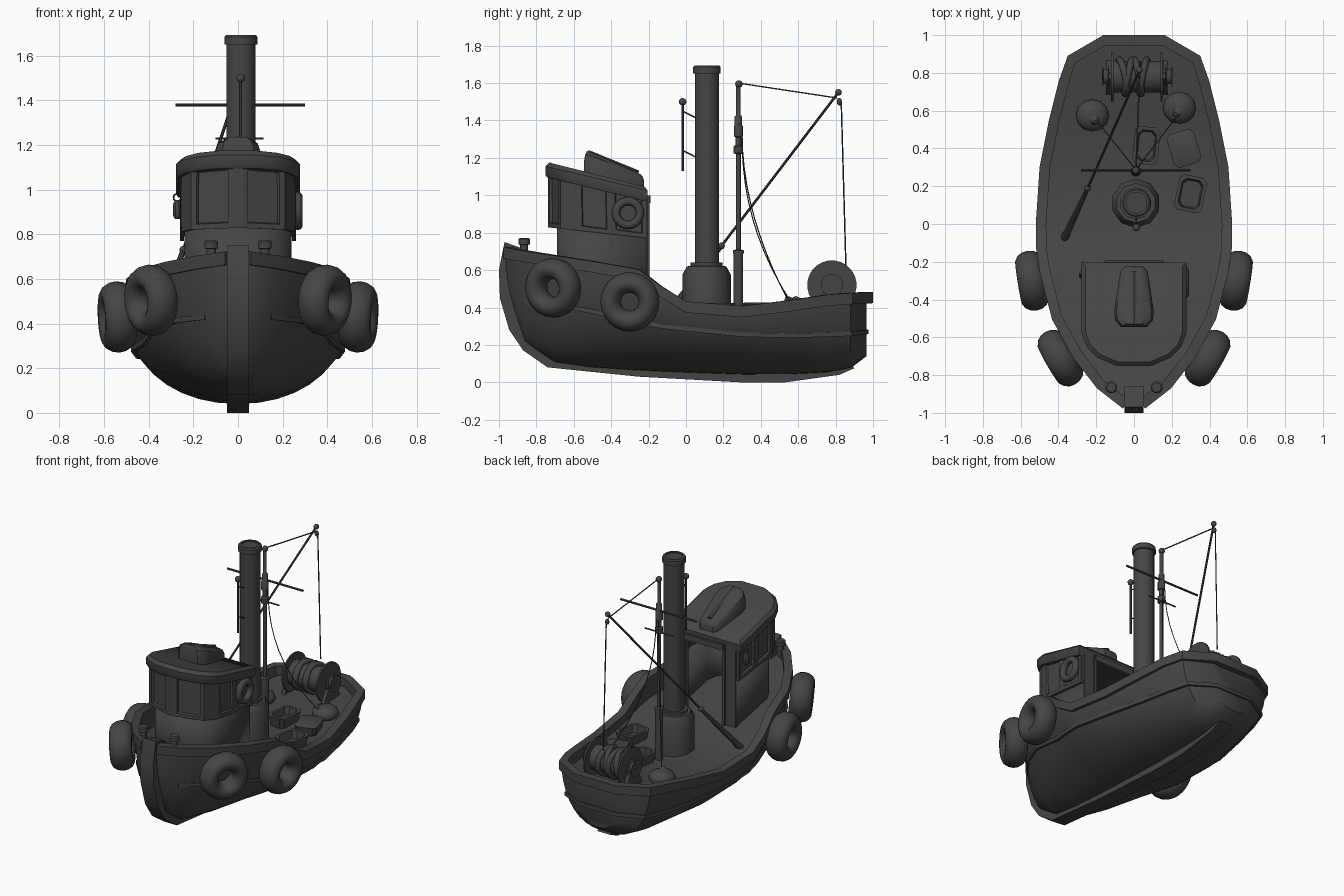
import bpy, bmesh, math, random
from mathutils import Vector

if "Cube" in bpy.data.objects:
    bpy.data.objects.remove(bpy.data.objects["Cube"])
random.seed(3)

# ---------- helpers ----------
def mesh(name, verts, faces):
    me = bpy.data.meshes.new(name)
    me.from_pydata([tuple(v) for v in verts], [], faces)
    bm = bmesh.new(); bm.from_mesh(me)
    bmesh.ops.recalc_face_normals(bm, faces=bm.faces)
    bm.to_mesh(me); bm.free()
    ob = bpy.data.objects.new(name, me)
    bpy.context.collection.objects.link(ob)
    return ob

def loft(name, rings, closed=True, caps=True):
    n = len(rings[0])
    faces = [(i*n+j, i*n+(j+1) % n, (i+1)*n+(j+1) % n, (i+1)*n+j)
             for i in range(len(rings)-1) for j in range(n if closed else n-1)]
    if caps:
        faces += [tuple(range(n)), tuple(range((len(rings)-1)*n, len(rings)*n))]
    return mesh(name, [p for r in rings for p in r], faces)

def tube(name, pts, radii, n=12):
    """Round bar through pts, all along the first-to-last direction."""
    q = (Vector(pts[-1])-Vector(pts[0])).to_track_quat('Z', 'Y')
    rings = [[Vector(p)+q @ Vector((r*math.cos(2*math.pi*(k+.5)/n), r*math.sin(2*math.pi*(k+.5)/n), 0))
              for k in range(n)] for p, r in zip(pts, radii)]
    return loft(name, rings)

def lathe(name, x, y, prof, n=16):
    return tube(name, [(x, y, z) for r, z in prof], [r for r, z in prof], n)

def box(name, x0, x1, y0, y1, z0, z1):
    return loft(name, [[(x0, y0, z), (x1, y0, z), (x1, y1, z), (x0, y1, z)] for z in (z0, z1)])

def torus(name, loc, axis, R, r, n=24, m=12):
    bpy.ops.mesh.primitive_torus_add(location=loc, major_radius=R, minor_radius=r, major_segments=n,
        minor_segments=m, rotation=Vector(axis).to_track_quat('Z', 'Y').to_euler())
    bpy.context.object.name = name
    return bpy.context.object

def ball(name, loc, size):
    bpy.ops.mesh.primitive_uv_sphere_add(segments=12, ring_count=8, location=loc)
    ob = bpy.context.object; ob.name = name; ob.scale = size
    return ob

def rope(name, a, b, bow=1, r=.004):
    """Line from a to b; bow > 1 lets it hang close to a first."""
    a, b = Vector(a), Vector(b)
    cu = bpy.data.curves.new(name, 'CURVE'); cu.dimensions = '3D'; cu.bevel_depth = r; cu.bevel_resolution = 1
    sp = cu.splines.new('POLY'); sp.points.add(10)
    for i, p in enumerate(sp.points):
        v = a.lerp(b, (i/10)**bow); v.z = a.z+(b.z-a.z)*i/10
        p.co = (*v, 1)
    ob = bpy.data.objects.new(name, cu); bpy.context.collection.objects.link(ob)

def sweep(name, path, prof):
    """Closed (outward, up) profile along a path, offset in plan."""
    rings = []
    for i, p in enumerate(path):
        t = path[min(i+1, len(path)-1)]-path[max(i-1, 0)]
        nrm = Vector((t.y, -t.x, 0)).normalized()
        rings.append([p+nrm*o+Vector((0, 0, u)) for o, u in prof])
    return loft(name, rings)

def mirror_path(right):
    return right+[Vector((-p.x, p.y, p.z)) for p in reversed(right)]

# ---------- hull: y, half width, rail z, bottom z, deck z, strake z, fullness ----------
ST = [(-.965, .05, .72, .48, .64, .43, 1), (-.86, .185, .70, .20, .62, .43, 1), (-.7, .31, .675, .10, .56, .415, 1),
      (-.5, .42, .645, .075, .51, .38, 1), (-.25, .485, .60, .06, .46, .32, 1), (-.13, .503, .51, .055, .42, .30, 1),
      (0, .505, .43, .05, .375, .285, 1), (.3, .485, .405, .04, .35, .255, .95), (.55, .435, .435, .04, .37, .25, .9),
      (.75, .385, .465, .05, .40, .255, .8), (.88, .34, .475, .075, .41, .26, .75), (.965, .16, .48, .14, .42, .27, .65)]
rings = []
for y, w, zr, zb, zd, zs, p in ST:
    arc = [(w*math.sin(a)**p, y, zb+(zr-zb)*(1-math.cos(a))) for a in [math.pi/2*k/9 for k in range(10)]]
    wi = max(w-.04, .01)
    half = arc[1:]+[(wi, y, zr), (wi, y, zd)]
    rings.append([arc[0]]+half+[(-x, yy, z) for x, yy, z in reversed(half)])
loft("hull", rings)

rail = [Vector((s[1], s[0]+(.02 if s[0] > .95 else 0), s[2]+.003)) for s in ST]
sweep("rail", mirror_path(rail), [(.015, 0), (.015, -.06), (-.04, -.06), (-.04, 0)])
strake = []
for y, w, zr, zb, zd, zs, p in ST[1:]:
    h = (zs-zb)/(zr-zb)
    strake.append(Vector((w*(1-(1-h)**2)**(p/2), y, zs)))
strake[0].x -= .015
sweep("rubbing_strake", mirror_path(strake), [(.012, .012), (.012, -.012), (-.03, -.012), (-.03, .012)])

# stem and keel
KEEL = [(-.97, .75), (-1, .6), (-.995, .45), (-.945, .28), (-.87, .17), (-.74, .08), (-.25, .03), (.29, 0),
        (.53, 0), (.82, .04), (.9, .075), (.85, .13), (0, .12), (-.65, .18), (-.8, .32), (-.86, .5), (-.86, .71)]
loft("stem_and_keel", [[(s*.05, y, z) for y, z in KEEL] for s in (-1, 1)])

# ---------- wheelhouse ----------
def plan(half):
    return half+[(-x, y) for x, y in reversed(half)]
roof_z = lambda y: 1.04+(-.2-y)*.236
belt_z = lambda y: .77+(-.2-y)*.11
LOW = plan([(.23, -.21), (.23, -.55), (.2, -.61), (.15, -.65), (.08, -.68)])
UP = plan([(.25, -.21), (.25, -.4), (.245, -.58), (.205, -.665), (.02, -.73)])
ROOF = plan([(.277, -.205), (.277, -.58), (.25, -.65), (.19, -.71), (.09, -.752)])
low = loft("wheelhouse_lower_wall", [[(x, y, .4) for x, y in LOW], [(x, y, belt_z(y)+.02) for x, y in LOW]], False, False)
up = loft("wheelhouse_window_wall", [[(x, y, belt_z(y)) for x, y in UP], [(x, y, roof_z(y)-.03) for x, y in UP]], False, False)
# windows sunk into each wide facet
bm = bmesh.new(); bm.from_mesh(up.data)
bm.normal_update()
if sum(f.normal.dot(f.calc_center_median()-Vector((0, -.4, .9))) for f in bm.faces) < 0:
    bmesh.ops.reverse_faces(bm, faces=bm.faces[:])
bm.normal_update()
wide = [f for f in bm.faces if f.calc_area() > .03]
bmesh.ops.inset_individual(bm, faces=wide, thickness=.03, depth=0)
bmesh.ops.inset_individual(bm, faces=wide, thickness=.003, depth=-.012)
bm.to_mesh(up.data); bm.free()
for ob in (low, up):
    m = ob.modifiers.new("wall", 'SOLIDIFY'); m.thickness = .018; m.offset = 0
loft("wheelhouse_roof", [[(x*s, -.45+(y+.45)*s, roof_z(y)+d) for x, y in ROOF]
                         for s, d in ((.97, -.075), (1, -.06), (1, -.015), (.93, .005))])
# open doorway at the rear
for s in (-1, 1):
    box("rear_panel", s*.15, s*.235, -.22, -.205, .4, 1.0)
    box("door_jamb", s*.14, s*.16, -.225, -.195, .4, 1.0)
box("door_header", -.15, .15, -.22, -.19, .96, 1.0)

# roof skylight with ridge
sky = plan([(.05, -.225), (.072, -.25), (.105, -.46), (.1, -.51), (.07, -.545)])
sky_h = lambda y: .58+.42*min(1, (-.225-y)/.27)
loft("skylight", [[(x*s, -.4+(y+.4)*t, roof_z(y)+d*sky_h(y)) for x, y in sky]
                  for s, t, d in ((1, 1, -.02), (1, 1, .06), (.88, .96, .095), (.55, .9, .115))])
tube("skylight_ridge", [(0, -.255, roof_z(-.255)+.066), (0, -.525, roof_z(-.525)+.112)], [.014, .014], 6)
torus("life_ring", (.268, -.31, .905), (1, 0, 0), .064, .022)
# side lantern
lathe("lantern", -.272, -.27, [(.012, .87), (.022, .885), (.022, .935), (.01, .955)], 8)
torus("lantern_handle", (-.272, -.27, .965), (0, 1, 0), .017, .004, 12, 6)

# ---------- funnel and whistle ----------
lathe("funnel_base", .01, .11, [(.13, .35), (.13, .575), (.105, .62), (.085, .622), (.085, .64)], 10)
lathe("funnel", .013, .112, [(.066, .6), (.066, 1.65), (.075, 1.652), (.075, 1.685), (.068, 1.693), (.055, 1.693), (.055, 1.685)])
lathe("whistle_pipe", .012, -.018, [(.007, 1.13), (.007, 1.48)], 8)
ball("whistle_ball", (.012, -.018, 1.5), (.02,)*3)
for z in (1.43, 1.22):
    tube("whistle_bracket", [(.012, -.018, z+.02), (.012, .06, z-.02)], [.004, .004], 6)

# ---------- mast, boom and rigging ----------
lathe("mast", .01, .28, [(.026, .34), (.026, .69), (.03, .69), (.03, .705), (.014, .71), (.014, 1.22), (.026, 1.225),
      (.026, 1.26), (.016, 1.27), (.016, 1.31), (.024, 1.315), (.024, 1.37), (.02, 1.375), (.02, 1.42), (.012, 1.43), (.012, 1.6)], 10)
ball("mast_head", (.01, .283, 1.595), (.02,)*3)
tube("yard", [(-.28, .285, 1.38), (.3, .285, 1.38)], [.007, .007], 8)
tube("small_yard", [(-.1, .285, 1.23), (.115, .285, 1.23)], [.005, .005], 8)
heel, knob, tip = Vector((-.37, -.08, .385)), Vector((-.245, .19, .73)), Vector((.03, .815, 1.55))
tube("boom", [knob, tip], [.007, .007], 8)
tube("boom_heel", [heel, knob], [.022, .012], 8)
ball("boom_joint", knob, (.018,)*3)
ball("boom_head", tip, (.018,)*3)
ball("boom_block", (.03, .82, 1.5), (.014, .014, .02))
rope("topping_line", (.01, .28, 1.6), (.03, .81, 1.52))
rope("hoist_line", (.03, .83, 1.5), (.035, .855, .62))
rope("left_sack_line", (0, .3, 1.32), (-.2, .55, .43), 1.9, .003)
rope("right_sack_line", (.02, .3, 1.32), (.22, .56, .43), 2.2, .003)

# ---------- winch ----------
WY, WZ = .78, .52
for x in (-.115, .145):
    tube("winch_disc", [(x-.006, WY, WZ), (x+.006, WY, WZ)], [.132, .132], 24)
for x in (-.15, .185):
    tube("winch_end", [(x-.018, WY, WZ), (x-.012, WY, WZ), (x+.012, WY, WZ), (x+.018, WY, WZ)], [.06, .04, .04, .06], 12)
tube("winch_axle", [(-.17, WY, WZ), (.205, WY, WZ)], [.018, .018])
tube("winch_drum", [(-.11, WY, WZ), (.14, WY, WZ)], [.085, .085], 16)
for i, x in enumerate((-.06, -.03, .02, .05)):
    torus("rope_coil", (x, WY, WZ), (1, .2*(-1)**i, random.uniform(-.3, .3)), .092, .018, 20, 10)
for x in (-.135, .165):
    loft("winch_stand", [[(x+a, WY+s*b, z) for a, s in ((-.012, -1), (.012, -1), (.012, 1), (-.012, 1))]
                         for b, z in ((.1, .38), (.02, .53))])

# ---------- deck cargo ----------
def crate(name, x, y, w, d, h, ang, z=.355, open_top=True):
    c, s = math.cos(ang), math.sin(ang)
    def ring(g, zz):
        W, D, k = w/2-g, d/2-g, .022
        pts = [(W-k, -D), (W, -D+k), (W, D-k), (W-k, D), (-W+k, D), (-W, D-k), (-W, -D+k), (-W+k, -D)]
        return [(x+a*c-b*s, y+a*s+b*c, zz) for a, b in pts]
    prof = [(.012, z), (0, z+h)]
    prof += [(.018, z+h), (.026, z+.02)] if open_top else [(.015, z+h+.008)]
    loft(name, [ring(g, zz) for g, zz in prof])
crate("fish_crate", .065, .415, .135, .2, .07, -.1)
crate("side_crate", .3, .16, .15, .19, .07, -.2)
crate("closed_crate", .265, .4, .15, .185, .06, .3, .36, False)
for x, y in ((-.22, .575), (.24, .615)):
    ball("sack", (x, y, .395), (.088, .085, .055))
    tube("sack_neck", [(x*.97, y-.02, .42), (x*.92, y-.035, .455)], [.045, .012], 8)

# ---------- bollards and tyre fenders on both sides ----------
for s in (-1, 1):
    lathe("bollard", s*.12, -.865, [(.022, .66), (.022, .735), (.032, .737), (.032, .765), (.025, .772)], 12)
    for name, loc, axis in (("front_tyre", (s*.39, -.71, .505), (s*.86, -.5, -.08)), ("rear_tyre", (s*.54, -.3, .43), (s, -.16, -.05))):
        t = torus(name, loc, axis, .104, .056, 24, 14)
        t.scale = (1, 1, 1.3)

# dark paint, smooth shading with sharp edges kept
paint = bpy.data.materials.new("dark_paint"); paint.diffuse_color = (.06, .06, .06, 1)
bpy.ops.object.select_all(action='DESELECT')
for ob in bpy.data.objects:
    ob.data.materials.append(paint)
    if ob.type == 'MESH' and ob.name != "wheelhouse_window_wall":
        ob.select_set(True); bpy.context.view_layer.objects.active = ob
bpy.ops.object.shade_smooth_by_angle(angle=math.radians(38))

for m in bpy.data.materials:
    if m.users and not m.is_grease_pencil:
        m.use_nodes = True
        m.node_tree.nodes["Principled BSDF"].inputs["Base Color"].default_value = m.diffuse_color
